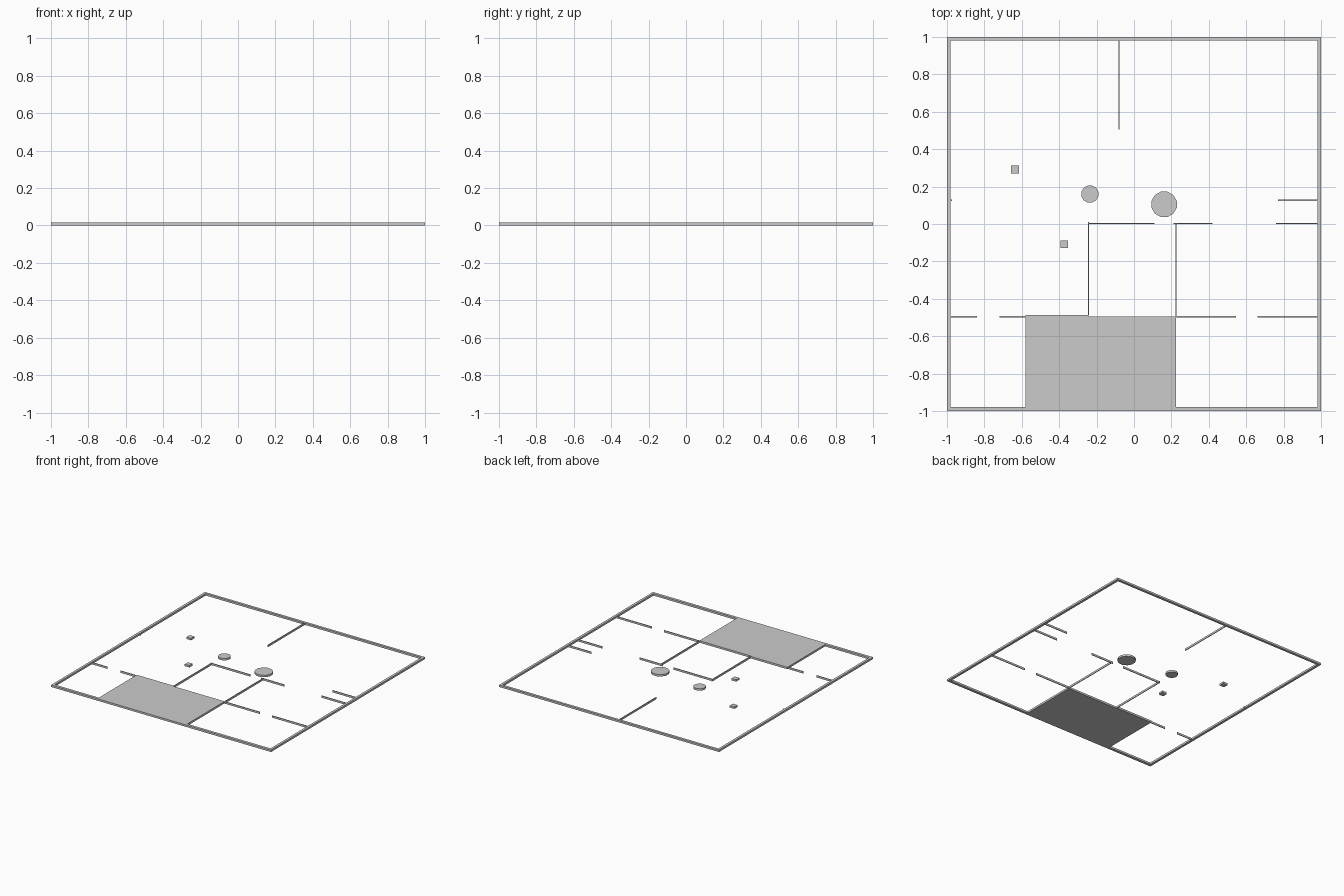
import bpy, bmesh, math

if "Cube" in bpy.data.objects:
    bpy.data.objects.remove(bpy.data.objects["Cube"])

H = 0.016   # common height of the whole plan
T = 0.006   # thin partition thickness


def box(name, x0, x1, y0, y1):
    bm = bmesh.new()
    bmesh.ops.create_cube(bm, size=1)
    for v in bm.verts:
        v.co = (x0 if v.co.x < 0 else x1, y0 if v.co.y < 0 else y1, 0 if v.co.z < 0 else H)
    return finish(name, bm)


def finish(name, bm):
    me = bpy.data.meshes.new(name)
    bm.to_mesh(me)
    bm.free()
    ob = bpy.data.objects.new(name, me)
    bpy.context.collection.objects.link(ob)
    return ob


def prism(name, outline):
    bm = bmesh.new()
    f = bm.faces.new([bm.verts.new((x, y, 0)) for x, y in outline])
    top = bmesh.ops.extrude_face_region(bm, geom=[f])
    for v in [g for g in top["geom"] if isinstance(g, bmesh.types.BMVert)]:
        v.co.z = H
    bmesh.ops.recalc_face_normals(bm, faces=bm.faces)
    return finish(name, bm)


def disc(name, x, y, r, n=12):
    prism(name, [(x + r * math.cos(math.tau * (i + .5) / n),
                  y + r * math.sin(math.tau * (i + .5) / n)) for i in range(n)])


# outer boundary wall, open in the middle and merged with the solid block
I = 0.98
box("outer_wall_left", -1, -I, -1, 1)
box("outer_wall_right", I, 1, -1, 1)
box("outer_wall_back", -I, I, I, 1)
box("outer_wall_front_left", -I, -0.58, -1, -0.978)
box("outer_wall_front_right", 0.225, I, -1, -0.978)

# solid block with a stepped back edge
prism("solid_block", [(-0.58, -1), (0.225, -1), (0.225, -0.495),
                      (-0.243, -0.495), (-0.243, -0.487), (-0.58, -0.487)])

# partitions along x: (y, start, end)
for i, (y, a, b) in enumerate([(0.127, 0.77, I), (0.003, 0.76, I),
                               (0.003, -0.245, 0.11), (0.003, 0.21, 0.42),
                               (-0.496, -I, -0.84), (-0.496, -0.72, -0.58),
                               (-0.496, 0.225, 0.545), (-0.496, 0.66, I),
                               (0.127, -I, -0.974)]):
    box(f"partition_x_{i}", a, b, y - T / 2, y + T / 2)

# partitions along y: (x, start, end)
for i, (x, a, b) in enumerate([(-0.081, 0.505, I), (-0.243, -0.487, 0.01),
                               (0.225, -0.495, 0.0)]):
    box(f"partition_y_{i}", x - T / 2, x + T / 2, a, b)

# square and round pillars
for i, (x, y) in enumerate([(-0.637, 0.291), (-0.373, -0.108)]):
    box(f"square_pillar_{i}", x - 0.021, x + 0.021, y - 0.021, y + 0.021)
disc("small_round_pillar", -0.236, 0.16, 0.047)
disc("large_round_pillar", 0.161, 0.105, 0.07)
